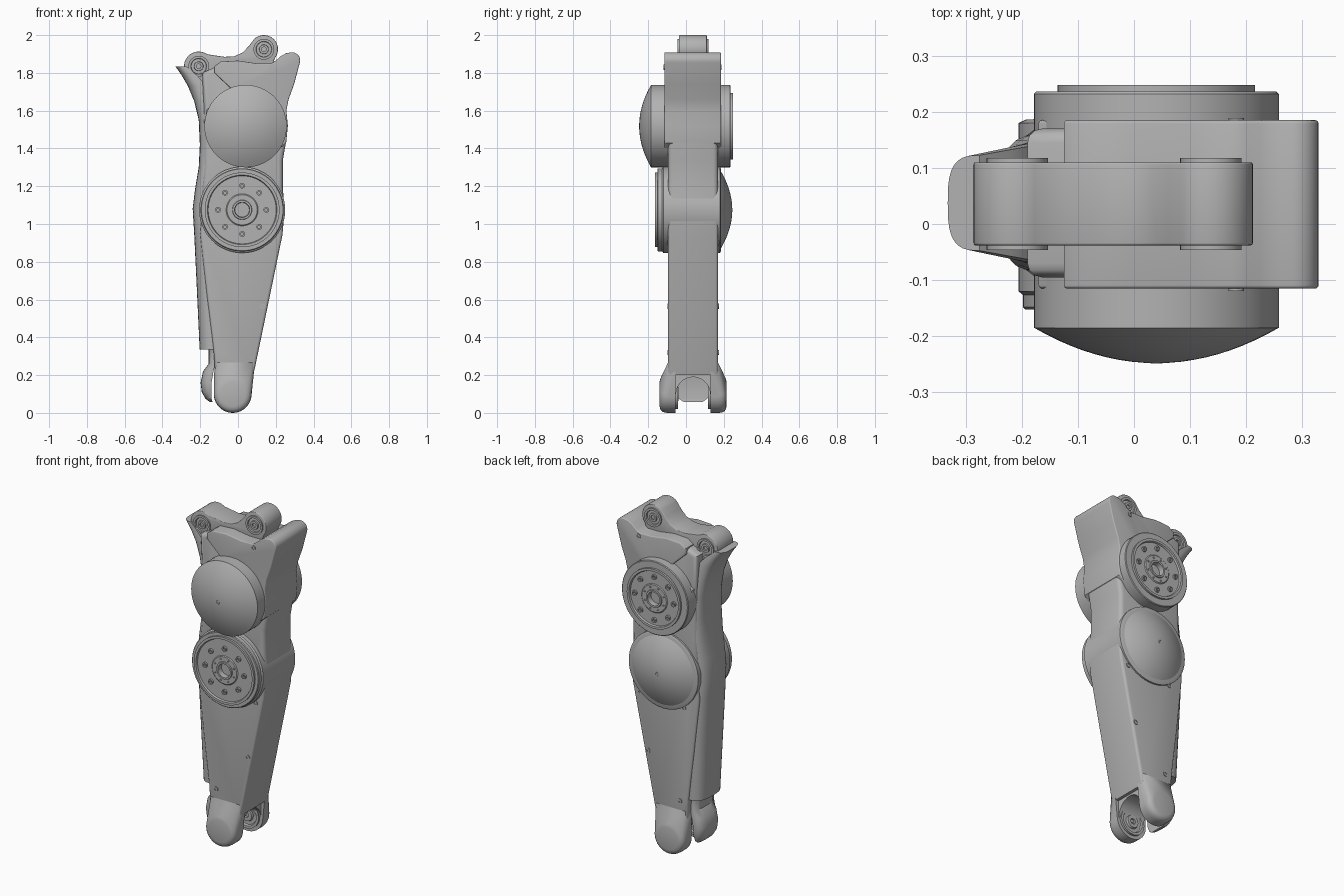
import bpy, bmesh, math

cube = bpy.data.objects.get("Cube")
if cube:
    bpy.data.objects.remove(cube, do_unlink=True)

SHADE = (0.45, 0.45, 0.45, 1)
grey = bpy.data.materials.new("light grey")
grey.use_nodes = True
grey.diffuse_color = SHADE
grey.node_tree.nodes["Principled BSDF"].inputs["Base Color"].default_value = SHADE

MID = 0.0375  # centre plane of the leg in y


def finish(name, bm):
    """Turn a bmesh into an object, smooth except on sharp edges."""
    bmesh.ops.remove_doubles(bm, verts=bm.verts, dist=0.0002)
    bmesh.ops.recalc_face_normals(bm, faces=bm.faces)
    for f in bm.faces:
        f.smooth = True
    for e in bm.edges:
        e.smooth = e.calc_face_angle(0) < math.radians(32)
    mesh = bpy.data.meshes.new(name)
    bm.to_mesh(mesh)
    bm.free()
    mesh.materials.append(grey)
    ob = bpy.data.objects.new(name, mesh)
    bpy.context.collection.objects.link(ob)
    return ob


def arc(cx, cz, r, a, b, n=14):
    angles = [math.radians(a + (b - a) * i / n) for i in range(n + 1)]
    return [(cx + r * math.cos(t), cz + r * math.sin(t)) for t in angles]


def prism(name, pts, y0, y1, bevel=0.0):
    """Extrude an x-z outline along y and round its rims."""
    bm = bmesh.new()
    face = bm.faces.new([bm.verts.new((x, y0, z)) for x, z in pts])
    out = bmesh.ops.extrude_face_region(bm, geom=[face])
    moved = [g for g in out["geom"] if isinstance(g, bmesh.types.BMVert)]
    bmesh.ops.translate(bm, verts=moved, vec=(0, y1 - y0, 0))
    if bevel:
        rims = [e for e in bm.edges if abs(e.verts[0].co.y - e.verts[1].co.y) < 1e-6]
        bmesh.ops.bevel(bm, geom=rims, offset=bevel, segments=3, profile=0.5, affect='EDGES')
    return finish(name, bm)


def lathe(name, cx, cz, profile, steps=64):
    """Spin a (radius, y) profile about an axis along y."""
    bm = bmesh.new()
    vs = [bm.verts.new((cx + r, y, cz)) for r, y in profile]
    es = [bm.edges.new(p) for p in zip(vs, vs[1:])]
    bmesh.ops.spin(bm, geom=vs + es, cent=(cx, 0, cz), axis=(0, 1, 0),
                   angle=math.tau, steps=steps, use_merge=True)
    return finish(name, bm)


def disc(name, cx, cz, r, y0, y1, hole=0.5):
    """Small round fastener with a sunken centre on its y1 end."""
    sink = y1 + (y0 - y1) * 0.6
    return lathe(name, cx, cz, [(0, y0), (r, y0), (r, y1), (r * hole, y1),
                                (r * hole, sink), (0, sink)], 20)


def joint_drum(name, cx, cz, r, s, tip, rim, back, flange):
    """Joint motor: shallow dome on side -s, bolted output flange on side s."""
    dome = [(r * k / 10, tip + (rim - tip) * (k / 10) ** 2) for k in range(11)]
    top = back + s * 0.012
    floor = back + s * 0.002
    lathe(name, cx, cz, dome + [
        (r, back - s * 0.004), (r - 0.004, back), (flange, back), (flange, top),
        (flange - 0.014, top), (flange - 0.018, floor), (0.085, floor),
        (0.08, floor + s * 0.004), (0.052, floor + s * 0.004), (0.05, top),
        (0.04, top), (0.038, back - s * 0.02), (0, back - s * 0.02)])
    disc(name + "_dome_screw", cx, cz, 0.011, tip + s * 0.01, tip - s * 0.001)
    for i in range(8):
        a = math.tau * i / 8
        disc(name + "_bolt", cx + 0.128 * math.cos(a), cz + 0.128 * math.sin(a),
             0.015, floor - s * 0.01, floor + s * 0.01)
        disc(name + "_pin", cx + 0.067 * math.cos(a + 0.4), cz + 0.067 * math.sin(a + 0.4),
             0.005, floor, floor + s * 0.008)


# Joint motors
joint_drum("hip_motor", 0.04, 1.518, 0.218, 1, -0.248, -0.185, 0.236, 0.176)
joint_drum("knee_motor", 0.022, 1.075, 0.22, -1, 0.245, 0.175, -0.152, 0.198)
lathe("knee_collar", 0.022, 1.075, [(0.1, -0.13), (0.215, -0.13), (0.228, -0.12),
                                    (0.228, 0.18), (0.215, 0.186), (0.1, 0.186)])

# Upper housing with the flared horn
prism("upper_housing", [
    (-0.04, 1.72), (-0.125, 1.80), (-0.125, 1.835), (-0.09, 1.86), (0, 1.865), (0.1, 1.85),
    (0.175, 1.85), (0.2, 1.865), (0.225, 1.888), (0.255, 1.904)] +
    arc(0.286, 1.866, 0.043, 95, -15, 8) + [
    (0.297, 1.74), (0.268, 1.66), (0.256, 1.6), (0.264, 1.52), (0.255, 1.43),
    (0.2, 1.38), (-0.1, 1.38), (-0.16, 1.44), (-0.17, 1.6)], -0.115, 0.185, 0.006)
prism("housing_core", [
    (-0.19, 1.80), (-0.1, 1.84), (0.1, 1.8), (0.25, 1.6), (0.255, 1.44), (0.238, 1.34),
    (0.237, 1.2), (0.244, 1.1), (0.15, 1.0), (-0.15, 1.0), (-0.2, 1.1), (-0.18, 1.3),
    (-0.18, 1.6)], -0.095, 0.17, 0.025)

# Mounting bracket with two bushings
left_boss, right_boss = (-0.208, 1.835), (0.137, 1.925)
prism("top_bracket",
      arc(*left_boss, 0.078, 220, 55) + [(-0.12, 1.892), (-0.07, 1.885), (-0.02, 1.888),
                                         (0.025, 1.908), (0.06, 1.945)] +
      arc(*right_boss, 0.075, 135, -40) + [(0.17, 1.8), (0, 1.7), (-0.15, 1.7), (-0.19, 1.74)],
      -0.038, 0.11, 0.004)
for x, z in (left_boss, right_boss):
    for s, y in ((-1, -0.038), (1, 0.11)):
        lathe("bushing", x, z, [(0.055, y - s * 0.02), (0.055, y + s * 0.008),
                                (0.042, y + s * 0.008), (0.038, y - s * 0.008),
                                (0.026, y - s * 0.008), (0.024, y + s * 0.008),
                                (0.012, y + s * 0.008), (0.012, y - s * 0.02)], 32)

# Tapered shin
prism("shin", arc(0.02, 1.075, 0.228, 150, -12, 16) + [
    (0.235, 0.94), (0.09, 0.24), (0.08, 0.2), (-0.12, 0.2), (-0.13, 0.34),
    (-0.165, 0.62), (-0.2, 0.95)], -0.095, 0.17, 0.015)

# Arched web between the ankle prongs, drawn in y-z and turned to run along x
web = prism("ankle_web", [(MID - 0.105, 0.24), (MID - 0.105, 0.1)] +
            arc(MID, 0.1, 0.09, 180, 0) + [(MID + 0.105, 0.1), (MID + 0.105, 0.24)],
            -0.062, 0.11)
web.rotation_euler.z = math.pi / 2

# Ankle fork: two rounded prongs with inner bearing rings
ax, az = -0.028, 0.1
for s in (-1, 1):
    bm = bmesh.new()
    for r, d in ((0.1, 0.092), (0.1, 0.135), (0.098, 0.152), (0.092, 0.165),
                 (0.082, 0.173), (0.066, 0.177)):
        for x, z in arc(ax, az, r, 0, 351, 39):
            bm.verts.new((x, MID + s * d, z))
    for x in (-0.125, 0.088):
        bm.verts.new((x, MID + s * 0.092, 0.25))
        bm.verts.new((x * 0.9, MID + s * 0.131, 0.27))
    bmesh.ops.convex_hull(bm, input=bm.verts)
    inside = [v for v in bm.verts if not v.link_faces]
    bmesh.ops.delete(bm, geom=inside, context='VERTS')
    finish("ankle_prong", bm)
    y = MID + s * 0.092
    lathe("ankle_bearing", ax, az, [(0.08, y + s * 0.01), (0.08, y - s * 0.012), (0.065, y - s * 0.012),
                                    (0.06, y - s * 0.002), (0.04, y - s * 0.002), (0.036, y - s * 0.014),
                                    (0.016, y - s * 0.014), (0.016, y + s * 0.01)], 40)


def shell(name, stations, power):
    """Loft rounded half-pipe sections: (z, outer x, inner x, half width)."""
    bm = bmesh.new()
    rings = []
    for z, xo, xi, w in stations:
        ring = []
        for i in range(17):
            a = math.pi * i / 16 - math.pi / 2
            c, t = abs(math.cos(a)) ** power, math.copysign(abs(math.sin(a)) ** power, a)
            ring.append(bm.verts.new((xi + (xo - xi) * c, MID + w * t, z)))
        rings.append(ring)
    for a, b in zip(rings, rings[1:]):
        for i in range(17):
            j = (i + 1) % 17
            bm.faces.new((a[i], a[j], b[j], b[i]))
    bm.faces.new(rings[0])
    bm.faces.new(rings[-1])
    return finish(name, bm)


# Rear cover running down the whole leg, and the ankle guard below it
shell("spine_cover", [
    (1.835, -0.332, -0.275, 0.085), (1.79, -0.3, -0.22, 0.095), (1.73, -0.265, -0.165, 0.105),
    (1.65, -0.232, -0.15, 0.112), (1.55, -0.208, -0.14, 0.12), (1.42, -0.202, -0.14, 0.125),
    (1.3, -0.208, -0.15, 0.125), (1.18, -0.228, -0.15, 0.125), (1.08, -0.24, -0.15, 0.125),
    (0.95, -0.232, -0.15, 0.125), (0.7, -0.22, -0.13, 0.125), (0.335, -0.203, -0.11, 0.12)], 0.65)
shell("ankle_guard", [
    (0.34, -0.155, -0.1, 0.1), (0.26, -0.155, -0.12, 0.095), (0.22, -0.185, -0.13, 0.095),
    (0.16, -0.198, -0.14, 0.095), (0.11, -0.192, -0.14, 0.09), (0.075, -0.172, -0.14, 0.075),
    (0.058, -0.15, -0.135, 0.05)], 0.7)

# Housing screws on both sides
shin_sides, housing_sides = (-0.095, 0.17), (-0.115, 0.185)
for x, z, sides in ((0.13, 0.565, shin_sides), (-0.078, 0.32, shin_sides),
                    (-0.105, 0.88, shin_sides), (0.182, 0.9, shin_sides),
                    (0.182, 1.83, housing_sides)):
    for s, y in zip((-1, 1), sides):
        disc("housing_screw", x, z, 0.014, y - s * 0.01, y + s * 0.004)
